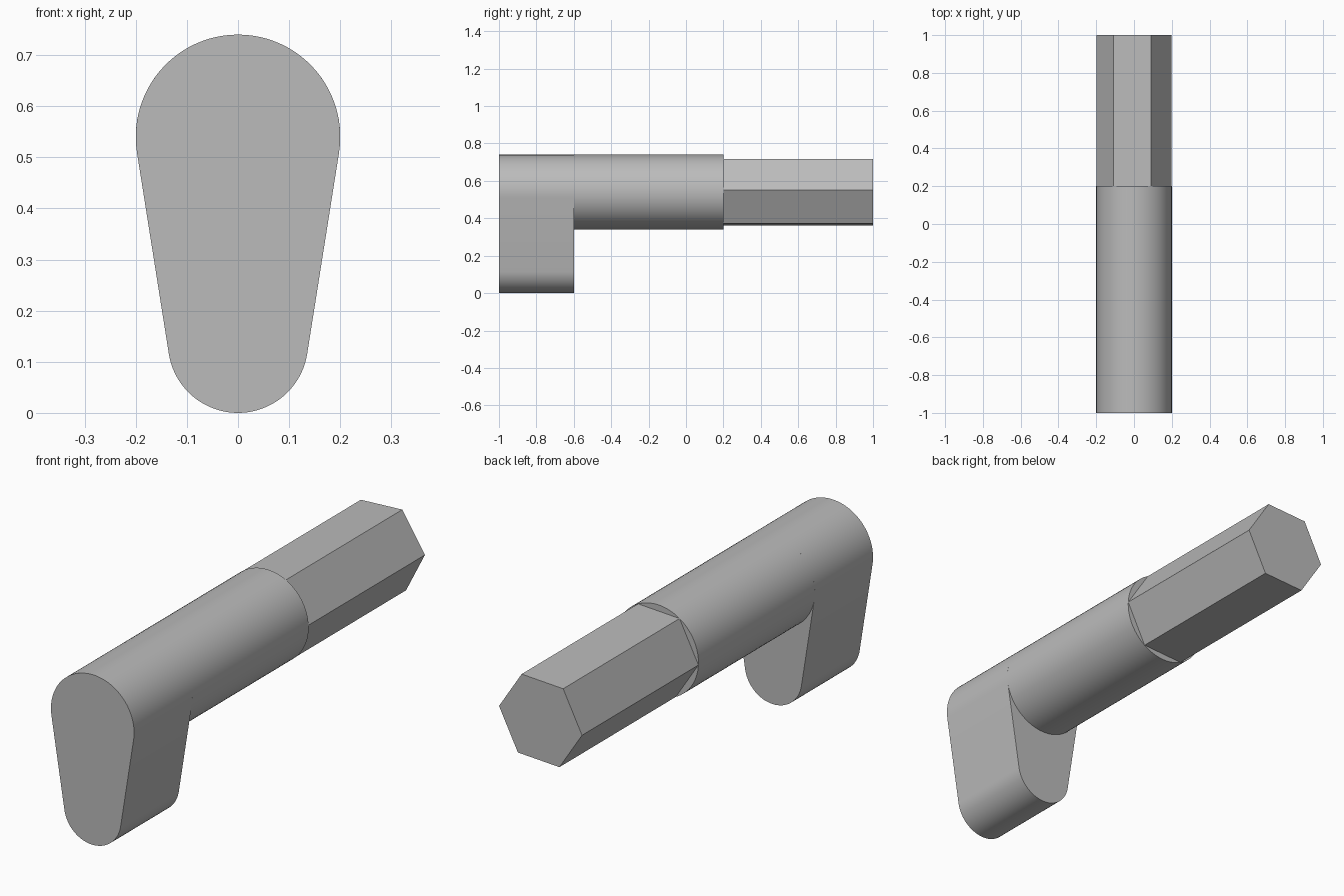
import bpy
import bmesh
from math import asin, cos, pi, radians, sin

cube = bpy.data.objects.get("Cube")
if cube:
    bpy.data.objects.remove(cube, do_unlink=True)

# Plain grey finish
grey = bpy.data.materials.new("plain_grey")
grey.use_nodes = True
colour = (0.5, 0.5, 0.5, 1)
grey.diffuse_color = colour
grey.node_tree.nodes["Principled BSDF"].inputs["Base Color"].default_value = colour

AXIS_Z, RADIUS = 0.54, 0.2      # shaft axis height and radius
TIP_R = 0.137                   # rounded lower end of the lever


def arc(z, radius, start, end, steps):
    """Points in the XZ plane from start to end angle, both included."""
    angles = [start + (end - start) * i / steps for i in range(steps + 1)]
    return [(radius * cos(a), z + radius * sin(a)) for a in angles]


def prism(name, profile, y0, y1, smooth=True):
    """Extrude an XZ profile along Y."""
    bm = bmesh.new()
    face = bm.faces.new([bm.verts.new((x, y0, z)) for x, z in profile])
    out = bmesh.ops.extrude_face_region(bm, geom=[face], use_keep_orig=True)
    moved = [v for v in out["geom"] if isinstance(v, bmesh.types.BMVert)]
    bmesh.ops.translate(bm, vec=(0, y1 - y0, 0), verts=moved)
    bmesh.ops.recalc_face_normals(bm, faces=bm.faces)
    mesh = bpy.data.meshes.new(name)
    bm.to_mesh(mesh)
    bm.free()
    mesh.materials.append(grey)
    obj = bpy.data.objects.new(name, mesh)
    bpy.context.collection.objects.link(obj)
    if smooth:
        bpy.ops.object.select_all(action="DESELECT")
        obj.select_set(True)
        bpy.context.view_layer.objects.active = obj
        bpy.ops.object.shade_smooth_by_angle(angle=radians(30))
    return obj


# Lever: two arcs joined by their common tangents
slope = asin((RADIUS - TIP_R) / (AXIS_Z - TIP_R))
lever = (arc(AXIS_Z, RADIUS, -slope, pi + slope, 48)
         + arc(TIP_R, TIP_R, pi + slope, 2 * pi - slope, 40))
prism("lever", lever, -1, -0.6)

# Round shaft
prism("round_shaft", arc(AXIS_Z, RADIUS, 0, 2 * pi, 72)[:-1], -0.6, 0.2)

# Hexagonal end, turned slightly about the shaft axis
turn = radians(3)
prism("hex_end", arc(AXIS_Z, RADIUS, turn, turn + 2 * pi, 6)[:-1], 0.2, 1, smooth=False)
